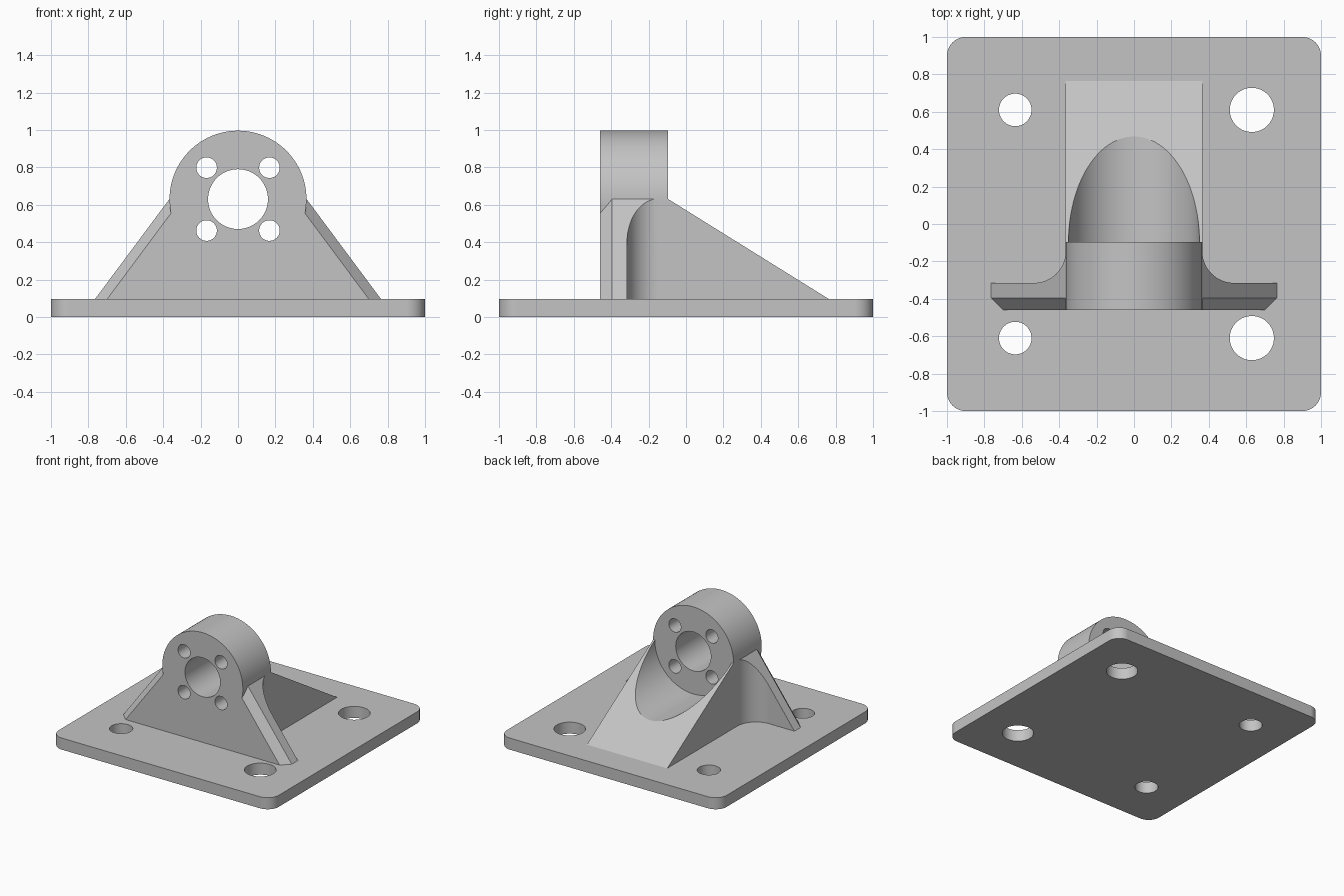
import bpy, bmesh, math
from mathutils import Vector

cube = bpy.data.objects.get("Cube")
if cube:
    bpy.data.objects.remove(cube)

grey = bpy.data.materials.new("light_grey")
grey.use_nodes = True
COLOUR = (0.55, 0.55, 0.55, 1)
grey.diffuse_color = COLOUR
grey.node_tree.nodes["Principled BSDF"].inputs["Base Color"].default_value = COLOUR

PLATE_TOP, AXIS_Z = 0.095, 0.63      # plate surface, bore axis height
FRONT, BOSS_BACK = -0.46, -0.095     # y range of the boss
HALF, REACH = 0.365, 0.765           # half width of the rib, reach of the wings


def arc(cx, cy, r, start, end, n=16):
    return [(cx + r * math.cos(math.radians(start + (end - start) * i / n)),
             cy + r * math.sin(math.radians(start + (end - start) * i / n)))
            for i in range(n + 1)]


def prism(name, outline, z0, z1, cuts=()):
    """Extrude an outline upwards, then trim it with (point, normal) planes."""
    bm = bmesh.new()
    face = bm.faces.new([bm.verts.new((x, y, z0)) for x, y in outline])
    ext = bmesh.ops.extrude_face_region(bm, geom=[face])["geom"]
    bmesh.ops.translate(bm, vec=(0, 0, z1 - z0),
                        verts=[v for v in ext if isinstance(v, bmesh.types.BMVert)])
    for point, normal in cuts:
        bmesh.ops.bisect_plane(bm, geom=bm.verts[:] + bm.edges[:] + bm.faces[:],
                               plane_co=point, plane_no=normal, clear_outer=True)
        bmesh.ops.holes_fill(bm, edges=[e for e in bm.edges if e.is_boundary])
    bmesh.ops.recalc_face_normals(bm, faces=bm.faces[:])
    mesh = bpy.data.meshes.new(name)
    bm.to_mesh(mesh)
    bm.free()
    mesh.materials.append(grey)
    obj = bpy.data.objects.new(name, mesh)
    bpy.context.collection.objects.link(obj)
    return obj


def cylinder(name, x, y, z, r, length, along_y=False, sides=64):
    bpy.ops.mesh.primitive_cylinder_add(
        vertices=sides, radius=r, depth=length, location=(x, y, z),
        rotation=(math.pi / 2 if along_y else 0, 0, 0))
    obj = bpy.context.object
    obj.name = name
    obj.data.materials.append(grey)
    return obj


def combine(target, tool, operation):
    mod = target.modifiers.new(operation.lower(), "BOOLEAN")
    mod.operation, mod.solver, mod.object = operation, "EXACT", tool
    bpy.context.view_layer.objects.active = target
    bpy.ops.object.modifier_apply(modifier=mod.name)
    bpy.data.objects.remove(tool)


def finish(obj):
    bpy.ops.object.select_all(action="DESELECT")
    obj.select_set(True)
    bpy.context.view_layer.objects.active = obj
    bpy.ops.object.shade_smooth_by_angle(angle=math.radians(25))
    mod = obj.modifiers.new("clean_shading", "WEIGHTED_NORMAL")
    mod.keep_sharp = True


# Rounded base plate with two small and two large mounting holes
outline = []
for i, (sx, sy) in enumerate([(1, 1), (-1, 1), (-1, -1), (1, -1)]):
    outline += arc(0.9 * sx, 0.9 * sy, 0.1, 90 * i, 90 * i + 90, 10)
plate = prism("base_plate", outline, 0, PLATE_TOP)
for x, r in ((-0.635, 0.087), (0.63, 0.118)):
    for y in (-0.61, 0.61):
        combine(plate, cylinder("mounting_hole", x, y, 0, r, 1), "DIFFERENCE")

# T-shaped support: two wings filleted into a rear rib
WING_BACK, CHAMFER, FILLET = -0.315, 0.065, 0.17
right_side = [(REACH + 0.1, FRONT), (REACH + 0.1, WING_BACK)]
right_side += arc(HALF + FILLET, WING_BACK + FILLET, FILLET, 270, 180)
right_side += [(HALF, 0.9)]
footprint = right_side + [(-x, y) for x, y in reversed(right_side)]

rise = AXIS_Z - PLATE_TOP
cuts = [((0, BOSS_BACK, AXIS_Z), (0, rise, 0.765 - BOSS_BACK))]
for s in (-1, 1):
    top = Vector((s * (HALF + 0.002), FRONT + CHAMFER, AXIS_Z))
    foot = Vector((s * REACH, FRONT + CHAMFER, PLATE_TOP))
    slope = foot - top
    cuts.append((top, (s * rise, 0, REACH - HALF - 0.002)))
    # chamfer along the front edge of the wing
    normal = slope.cross(Vector((-s * CHAMFER, -CHAMFER, 0)))
    if normal.x * s < 0:
        normal.negate()
    cuts.append((top, normal))
bracket = prism("bracket", footprint, PLATE_TOP - 0.03, AXIS_Z, cuts)

# Trough scooped out of the rear slope, behind the boss
combine(bracket, cylinder("trough", 0, BOSS_BACK + 0.6, AXIS_Z, 0.35, 1.2, True, 96),
        "DIFFERENCE")

# Round boss with its bore and four bolt holes
boss = cylinder("boss", 0, (FRONT + BOSS_BACK) / 2, AXIS_Z, 0.366,
                BOSS_BACK - FRONT, True, 96)
combine(bracket, boss, "UNION")
holes = [(0, 0, 0.16)] + [(sx * 0.168, sz * 0.168, 0.055)
                          for sx in (-1, 1) for sz in (-1, 1)]
for x, dz, r in holes:
    combine(bracket, cylinder("bore", x, -0.25, AXIS_Z + dz, r, 0.7, True), "DIFFERENCE")

for part in (plate, bracket):
    finish(part)
